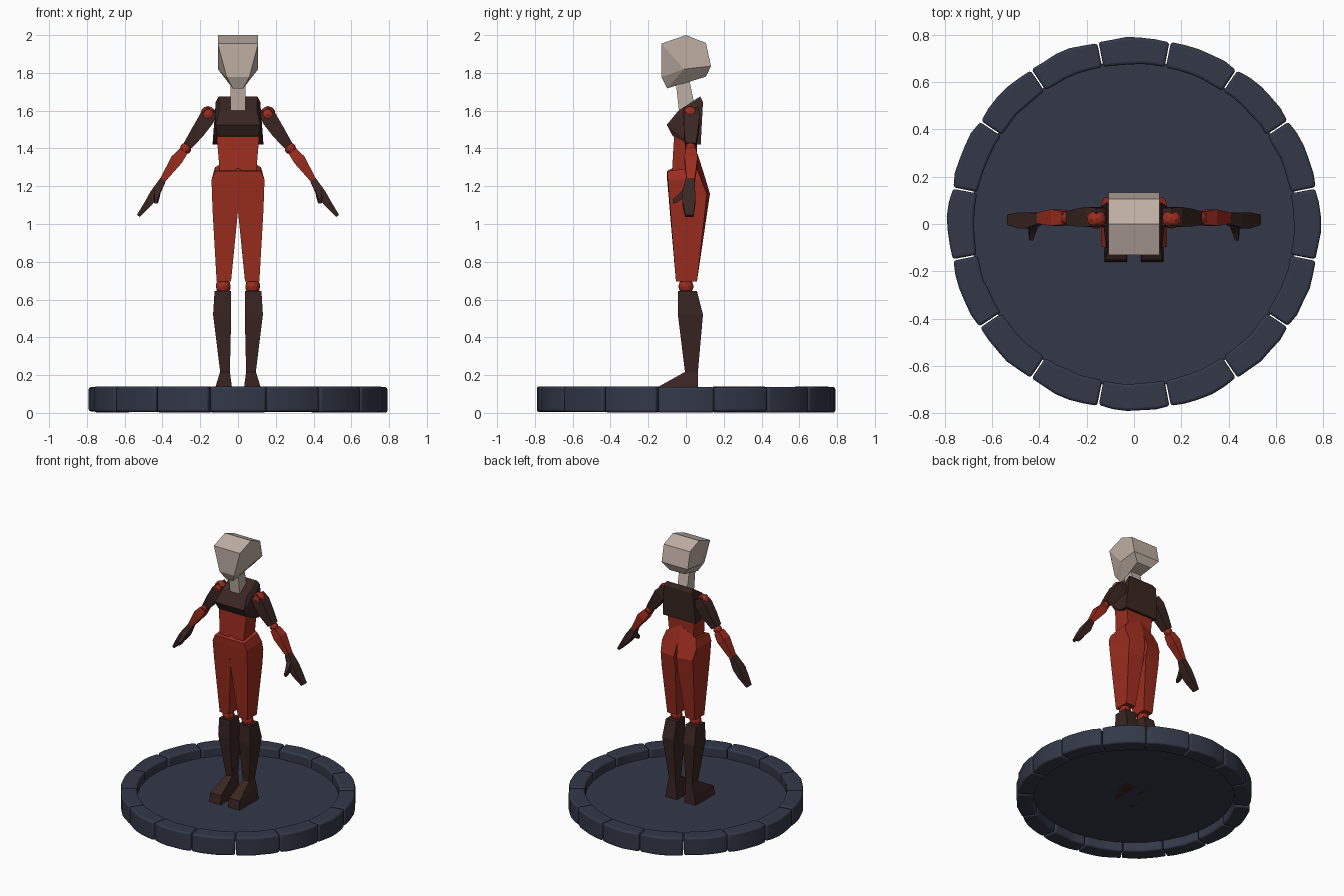
import bpy, bmesh, math, random
from mathutils import Vector

if "Cube" in bpy.data.objects:
    bpy.data.objects.remove(bpy.data.objects["Cube"])

random.seed(4)


def material(name, rgb):
    m = bpy.data.materials.new(name)
    m.diffuse_color = (*rgb, 1)
    m.use_nodes = True
    m.node_tree.nodes["Principled BSDF"].inputs["Base Color"].default_value = m.diffuse_color
    return m


RED = material("red_cloth", (0.33, 0.026, 0.013))
DARK = material("dark_leather", (0.042, 0.019, 0.016))
PALE = material("pale", (0.52, 0.43, 0.37))
STONE = material("blue_stone", (0.033, 0.040, 0.065))


def finish(name, bm, mat, mirror=False):
    bmesh.ops.recalc_face_normals(bm, faces=bm.faces)
    me = bpy.data.meshes.new(name)
    bm.to_mesh(me)
    bm.free()
    me.materials.append(mat)
    ob = bpy.data.objects.new(name, me)
    bpy.context.collection.objects.link(ob)
    if mirror:
        ob.modifiers.new("mirror", "MIRROR").use_mirror_merge = False
    return ob


def loft(name, rings, mat, mirror=False):
    """Skin a list of equal-length point rings and cap both ends."""
    bm = bmesh.new()
    vs = [[bm.verts.new(p) for p in r] for r in rings]
    n = len(rings[0])
    for a, b in zip(vs, vs[1:]):
        for i in range(n):
            bm.faces.new((a[i], a[(i + 1) % n], b[(i + 1) % n], b[i]))
    bm.faces.new(vs[0])
    bm.faces.new(vs[-1])
    return finish(name, bm, mat, mirror)


def hull(name, profile, mat):
    """Convex solid from side profile points (y, z, half width)."""
    bm = bmesh.new()
    for y, z, w in profile:
        bm.verts.new((w, y, z))
        bm.verts.new((-w, y, z))
    bmesh.ops.convex_hull(bm, input=bm.verts)
    bmesh.ops.dissolve_limit(bm, angle_limit=math.radians(3), verts=bm.verts, edges=bm.edges)
    return finish(name, bm, mat)


def box(x0, x1, y0, y1, z):
    return [(x0, y0, z), (x1, y0, z), (x1, y1, z), (x0, y1, z)]


def ball(name, loc, r):
    bm = bmesh.new()
    bmesh.ops.create_icosphere(bm, subdivisions=2, radius=r)
    bmesh.ops.translate(bm, verts=bm.verts, vec=loc)
    finish(name, bm, RED, True)


def limb(name, stations, mat):
    """Tapered arm piece; stations are (x, z, half width, y, half depth)."""
    a, b = stations[0], stations[-1]
    d = Vector((b[0] - a[0], 0, b[1] - a[1])).normalized()
    side = Vector((-d.z, 0, d.x))
    rings = []
    for x, z, w, y, h in stations:
        c = Vector((x, y, z))
        rings.append([c + side * (w * s) + Vector((0, h * t, 0))
                      for s, t in ((1, -1), (1, 1), (-1, 1), (-1, -1))])
    loft(name, rings, mat, True)


# Head and neck
hull("head", [(-0.13, 1.955, .107), (0, 2.0, .107), (0.106, 1.958, .107),
              (0.132, 1.836, .107), (-0.01, 1.82, .107), (-0.13, 1.778, .06),
              (-0.10, 1.718, .028), (0.106, 1.78, .06)], PALE)
loft("neck", [[(-.04, -.035, 1.58), (.04, -.035, 1.58), (.04, .055, 1.58), (-.04, .055, 1.58)],
              [(-.04, -.055, 1.76), (.04, -.055, 1.76), (.04, .015, 1.78), (-.04, .015, 1.78)]], PALE)

# Torso
hull("chest", [(0.075, 1.675, .103), (0.09, 1.645, .118), (-0.04, 1.60, .1),
               (-0.102, 1.525, .118), (-0.07, 1.465, .108),
               (0.02, 1.425, .132), (0.078, 1.42, .135)], DARK)
loft("abdomen", [box(-.095, .095, -.075, .055, 1.26),
                 box(-.114, .114, -.062, .06, 1.48)], RED)

# Hips and trouser legs: front centre, front outer, back outer, back centre
loft("trouser_leg", [
    [(0, -.10, 1.28), (.12, -.10, 1.28), (.122, .055, 1.30), (0, .062, 1.37)],
    [(0, -.10, 1.235), (.14, -.096, 1.235), (.14, .08, 1.235), (0, .10, 1.25)],
    [(0, -.093, 1.16), (.138, -.09, 1.16), (.13, .11, 1.16), (.012, .127, 1.16)],
    [(.001, -.085, 1.06), (.134, -.082, 1.06), (.13, .10, 1.06), (.008, .112, 1.06)],
    [(.037, -.053, .695), (.113, -.053, .695), (.113, .058, .695), (.037, .058, .695)],
], RED, True)
ball("knee", (.078, 0, .67), .041)

# Boots
loft("boot_shaft", [box(.037, .124, -.043, .058, .645),
                    box(.036, .132, -.043, .09, .52),
                    box(.043, .094, -.005, .063, .215)], DARK, True)
loft("boot_foot", [box(.043, .095, -.005, .063, .217),
                   [(.032, -.152, .135), (.12, -.152, .135), (.112, .063, .15), (.036, .063, .15)],
                   box(.03, .124, -.16, .063, .07)], DARK, True)

# Arms
ball("shoulder", (.158, .022, 1.582), .042)
limb("upper_arm", [(.135, 1.60, .03, .03, .038), (.168, 1.555, .042, .03, .042),
                   (.215, 1.485, .036, .027, .038), (.266, 1.415, .025, .025, .028)], DARK)
ball("elbow", (.277, .025, 1.40), .031)
limb("forearm", [(.287, 1.387, .024, .025, .028), (.325, 1.34, .032, .027, .035),
                 (.402, 1.228, .015, .025, .022)], RED)

# Hands
limb("hand", [(.396, 1.235, .017, .022, .022), (.44, 1.16, .026, .015, .034),
              (.475, 1.11, .02, .015, .034), (.528, 1.043, .009, .018, .022)], DARK)
loft("thumb", [[(.405, -.01, 1.19), (.44, -.01, 1.19), (.445, -.01, 1.14), (.415, -.01, 1.14)],
               [(.418, -.045, 1.15), (.442, -.045, 1.15), (.445, -.045, 1.115), (.422, -.045, 1.115)],
               [(.426, -.07, 1.13), (.442, -.07, 1.13), (.442, -.07, 1.108), (.428, -.07, 1.108)]],
     DARK, True)

# Floor disc inside the kerb
bm = bmesh.new()
bmesh.ops.create_circle(bm, cap_ends=True, segments=64, radius=0.69)
bmesh.ops.translate(bm, verts=bm.verts, vec=(0, 0, 0.07))
finish("floor_disc", bm, STONE)

# Ring of sixteen worn kerb stones
STONES, SEG = 16, 5
for k in range(STONES):
    mid = math.tau * k / STONES
    half = math.pi / STONES - 0.004
    rings = []
    top = 0.139 + random.uniform(-.004, .002)
    low = random.uniform(0, .008)
    for i in range(SEG + 1):
        t = 2 * i / SEG - 1
        a = mid + half * t
        ro = 0.789 - 0.008 * t * t + random.uniform(-.003, .003)
        ri = 0.676 + random.uniform(-.003, .003)
        c, s = math.cos(a), math.sin(a)
        rings.append([(c * r, s * r, z) for r, z in ((ri, low), (ro, low), (ro, top), (ri, top))])
    ob = loft(f"kerb_stone_{k + 1}", rings, STONE)
    bev = ob.modifiers.new("worn_edges", "BEVEL")
    bev.width, bev.segments = 0.012, 3
    bev.limit_method, bev.angle_limit = "ANGLE", math.radians(40)
    bpy.ops.object.select_all(action="DESELECT")
    ob.select_set(True)
    bpy.context.view_layer.objects.active = ob
    bpy.ops.object.shade_smooth_by_angle(angle=math.radians(40))
